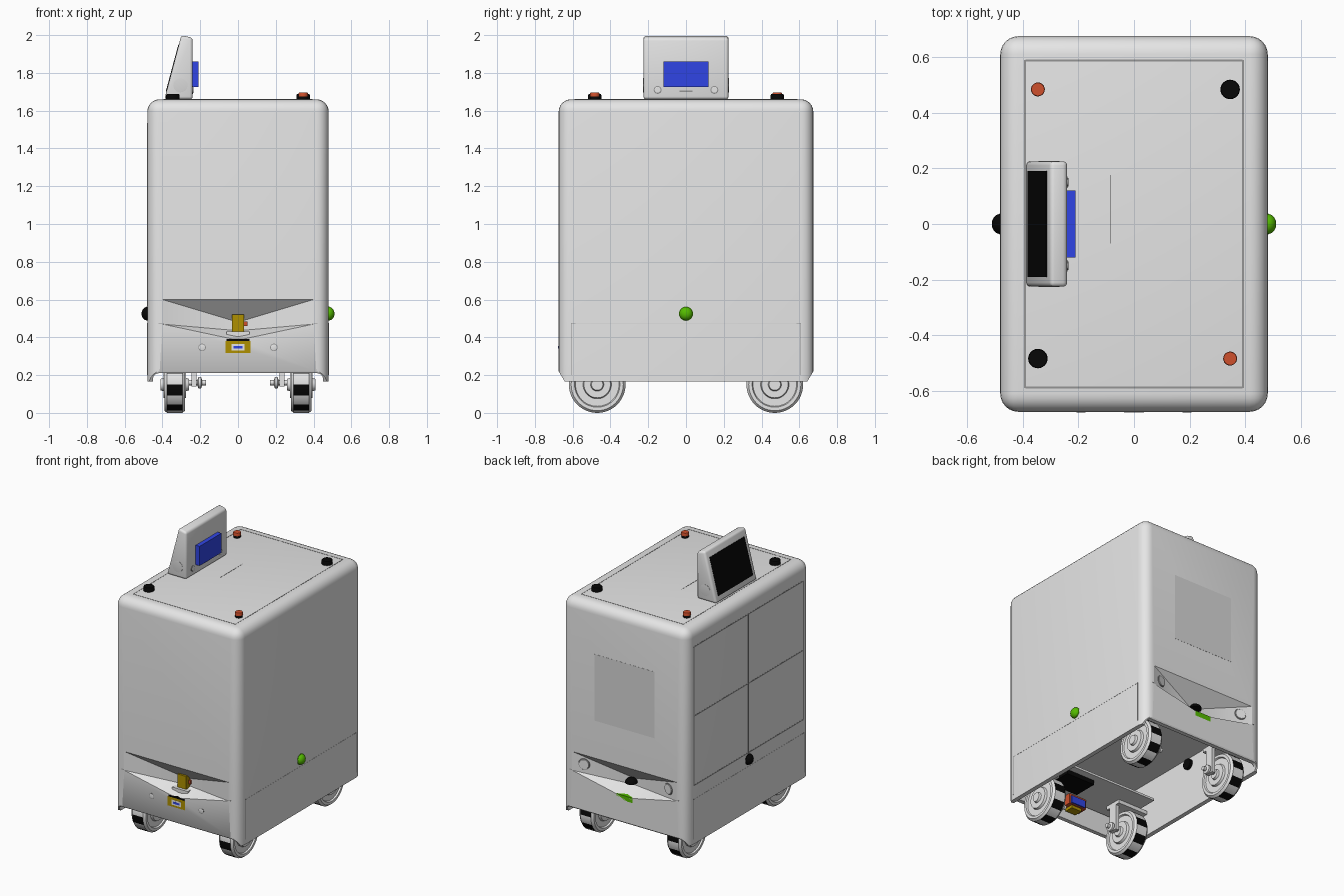
import bpy, bmesh, math
from mathutils import Vector, Matrix

old = bpy.data.objects.get("Cube")
if old:
    bpy.data.objects.remove(old, do_unlink=True)


def material(name, r, g, b):
    m = bpy.data.materials.new(name)
    m.use_nodes = True
    m.diffuse_color = (r, g, b, 1)
    m.node_tree.nodes["Principled BSDF"].inputs["Base Color"].default_value = (r, g, b, 1)
    return m


GREY = material("light grey", 0.79, 0.79, 0.79)
MID = material("panel grey", 0.69, 0.69, 0.69)
SEAM = material("seam grey", 0.3, 0.3, 0.3)
BLACK = material("black", 0.002, 0.002, 0.002)
BLUE = material("blue", 0.03, 0.06, 0.78)
ORANGE = material("orange red", 0.62, 0.08, 0.025)
GREEN = material("green", 0.09, 0.5, 0.0)
YELLOW = material("mustard", 0.43, 0.28, 0.0)

W, D, BOTTOM, TOP = 0.48, 0.674, 0.165, 1.66


def smooth(ob):
    bpy.ops.object.select_all(action='DESELECT')
    ob.select_set(True)
    bpy.context.view_layer.objects.active = ob
    bpy.ops.object.shade_smooth_by_angle(angle=math.radians(32))


def finish(name, bm, mat):
    bmesh.ops.recalc_face_normals(bm, faces=bm.faces)
    me = bpy.data.meshes.new(name)
    bm.to_mesh(me)
    bm.free()
    me.materials.append(mat)
    ob = bpy.data.objects.new(name, me)
    bpy.context.collection.objects.link(ob)
    smooth(ob)
    return ob


def box(name, x, y, z, mat, bevel=0, pick=None):
    """Box from (min, max) ranges, optionally with bevelled edges."""
    bm = bmesh.new()
    bmesh.ops.create_cube(bm, size=1)
    for v in bm.verts:
        v.co = Vector(r[0] if c < 0 else r[1] for c, r in zip(v.co, (x, y, z)))
    if bevel:
        edges = [e for e in bm.edges if pick(e)]
        bmesh.ops.bevel(bm, geom=edges, offset=bevel, segments=6, profile=0.5, affect='EDGES')
    return finish(name, bm, mat)


def prism(name, pts, axis, a, b, mat, bevel=0):
    """Extrude a 2D outline along x (points are y,z) or y (points are x,z)."""
    bm = bmesh.new()
    place = (lambda p, t: (t, *p)) if axis == 'X' else (lambda p, t: (p[0], t, p[1]))
    face = bm.faces.new([bm.verts.new(place(p, a)) for p in pts])
    ext = bmesh.ops.extrude_face_region(bm, geom=[face])["geom"]
    move = Vector(place((0, 0), b - a))
    bmesh.ops.translate(bm, vec=move, verts=[g for g in ext if isinstance(g, bmesh.types.BMVert)])
    if bevel:
        bmesh.ops.bevel(bm, geom=bm.edges[:], offset=bevel, segments=3, profile=0.5, affect='EDGES')
    return finish(name, bm, mat)


def lathe(name, profile, centre, axis, mat, n=32):
    """Revolve (radius, height) points around an axis through centre."""
    bm = bmesh.new()
    rot = Vector((0, 0, 1)).rotation_difference(Vector(axis)).to_matrix().to_4x4()
    rings = [[bm.verts.new((r * math.cos(i * math.tau / n), r * math.sin(i * math.tau / n), h))
              for i in range(n)] for r, h in profile]
    for p, q in zip(rings, rings[1:]):
        for i in range(n):
            bm.faces.new((p[i], p[(i + 1) % n], q[(i + 1) % n], q[i]))
    bm.faces.new(rings[0])
    bm.faces.new(rings[-1])
    bmesh.ops.transform(bm, matrix=Matrix.Translation(centre) @ rot, verts=bm.verts)
    return finish(name, bm, mat)


def disc(name, r, h, centre, axis, mat):
    return lathe(name, [(r, 0), (r, h * 0.8), (r * 0.92, h)], centre, axis, mat, 24)


def dome(name, r, centre, axis, mat):
    steps = [i * math.pi / 16 for i in range(8)]
    return lathe(name, [(r * math.cos(a), r * 0.85 * math.sin(a)) for a in steps], centre, axis, mat, 24)


def cut(target, cutter):
    mod = target.modifiers.new("cut", 'BOOLEAN')
    mod.operation, mod.solver, mod.object = 'DIFFERENCE', 'EXACT', cutter
    bpy.context.view_layer.objects.active = target
    bpy.ops.object.modifier_apply(modifier=mod.name)
    bpy.data.objects.remove(cutter, do_unlink=True)


def wedge(side, low, inner_low):
    """Faceted recess cutter for the front (-1) or back (1)."""
    bm = bmesh.new()
    rim = [(-0.4, 0.6), (0.4, 0.6), (-0.4, 0.47), (0.4, 0.47), (0, low)]
    for x, z in rim:
        for y in (D, D + 0.1):
            bm.verts.new((x, side * y, z))
    for z in (0.48, inner_low):
        bm.verts.new((0, side * (D - 0.11), z))
    bmesh.ops.convex_hull(bm, input=bm.verts)
    return finish("recess_cutter", bm, GREY)


# Body shell with rounded top and corners, hollow below
body = box("body_shell", (-W, W), (-D, D), (BOTTOM, TOP), GREY, 0.065,
           lambda e: max(v.co.z for v in e.verts) > 1)
cut(body, box("arch_cutter", (-0.45, 0.45), (-1, 1), (0.0, 0.21), GREY, 0.03,
              lambda e: all(v.co.z > 0.2 for v in e.verts) and abs(sum(v.co.y for v in e.verts)) < 0.1))
cut(body, box("cavity_cutter", (-0.45, 0.45), (-0.54, 0.54), (0.1, 0.54), GREY))
for s in (-1, 1):
    cut(body, box("end_cavity_cutter", (-0.45, 0.45), sorted((s * 0.5, s * 0.64)), (0.1, 0.36), GREY))
    cut(body, prism("chamfer_cutter", [(s * (D + 0.01), 0.236), (s * 0.63, 0.147), (s * 0.75, 0.1)],
                    'X', -1, 1, GREY))
    cut(body, wedge(s, 0.385, 0.435))
smooth(body)

# Seams of the lower skirt
T = 0.001
for s in (-1, 1):
    side = sorted((s * W, s * (W + T)))
    for k in (-1, 1):
        box("skirt_seam_end", sorted((k * 0.4, k * 0.42)), sorted((s * D, s * (D + T))), (0.472, 0.477), SEAM)
        box("skirt_seam_corner", side, sorted((k * 0.585, k * 0.609)), (0.472, 0.477), SEAM)
        box("skirt_seam_upright", side, sorted((k * 0.606, k * 0.609)), (0.2, 0.475), SEAM)
    box("skirt_seam_side", side, (-0.585, 0.585), (0.474, 0.476), MID)

# Lid outline on the top
for s in (-1, 1):
    box("lid_seam_long", sorted((s * 0.388, s * 0.394)), (-0.588, 0.588), (TOP, TOP + T), SEAM)
    box("lid_seam_short", (-0.39, 0.39), sorted((s * 0.584, s * 0.59)), (TOP, TOP + T), SEAM)
box("lid_slot", (-0.087, -0.083), (-0.07, 0.175), (TOP, TOP + T), SEAM)

# Access door seams on the right side, charging panel on the back
for y in (-0.6, 0, 0.6):
    box("door_seam_upright", (-W - T, -W), (y - 0.005, y + 0.005), (0.57, 1.53), SEAM)
for z in (0.57, 1.05, 1.53):
    box("door_seam_level", (-W - T, -W), (-0.6, 0.6), (z - 0.004, z + 0.004), SEAM)
box("back_panel", (-0.23, 0.23), (D, D + T), (0.86, 1.32), MID)

# Display housing with screen and rear module
prism("display_housing", [(-0.39, TOP), (-0.24, TOP), (-0.24, 1.985), (-0.3, 2.0)],
      'Y', -0.225, 0.225, GREY, 0.015)
prism("display_screen", [(-0.374, 1.7), (-0.3075, 1.95), (-0.3155, 1.951), (-0.3825, 1.701)],
      'Y', -0.19, 0.19, BLACK)
box("display_module", (-0.242, -0.21), (-0.12, 0.12), (1.725, 1.86), BLUE)
for s in (-1, 1):
    disc("housing_button_rim", 0.021, 0.002, (-0.24, s * 0.15, 1.71), (1, 0, 0), SEAM)
    disc("housing_button", 0.016, 0.004, (-0.24, s * 0.15, 1.71), (1, 0, 0), GREY)
    disc("housing_pivot", 0.038, 0.002, (-0.305, s * 0.225, 1.735), (0, s, 0), MID)
box("housing_label_slot", (-0.24, -0.238), (-0.035, 0.035), (1.7, 1.706), SEAM)

# Knobs, beacons and side domes
for s in (-1, 1):
    mat = GREEN if s > 0 else BLACK
    disc("top_knob", 0.035, 0.028, (s * 0.345, s * 0.483, TOP), (0, 0, 1), BLACK)
    disc("beacon_base", 0.024, 0.016, (s * 0.345, -s * 0.483, TOP), (0, 0, 1), BLACK)
    disc("beacon_cap", 0.025, 0.02, (s * 0.345, -s * 0.483, TOP + 0.015), (0, 0, 1), ORANGE)
    disc("side_dome_rim", 0.037, 0.004, (s * W, 0, 0.525), (s, 0, 0), mat)
    dome("side_dome", 0.036, (s * W, 0, 0.525), (s, 0, 0), mat)
    disc("side_dome_back", 0.036, 0.02, (s * 0.45, 0, 0.495), (-s, 0, 0), mat)

# Front sensors
box("front_scanner", (-0.033, 0.033), (-0.615, -0.57), (0.42, 0.52), YELLOW)
box("scanner_cable", (-0.02, 0.05), (-0.59, -0.565), (0.46, 0.485), ORANGE)
box("scanner_bracket", (-0.06, 0.06), (-0.635, -0.54), (0.405, 0.43), GREY)
box("camera_hood", (-0.06, 0.06), (-D - T, -D + 0.05), (0.381, 0.392), BLACK)
box("camera_frame", (-0.067, 0.067), (-D - T, -D), (0.317, 0.381), YELLOW)
box("camera_face", (-0.035, 0.035), (-D - 2 * T, -D), (0.33, 0.365), GREY)
box("camera_lens", (-0.025, 0.025), (-D - 3 * T, -D), (0.34, 0.354), BLUE)
for s in (-1, 1):
    disc("front_stud_rim", 0.02, 0.001, (s * 0.19, -D, 0.347), (0, -1, 0), SEAM)
    disc("front_stud", 0.016, 0.002, (s * 0.19, -D, 0.347), (0, -1, 0), GREY)

# Back lights and sensor
dome("back_sensor", 0.04, (0, 0.6, 0.465), (0, 0, 1), BLACK)
box("back_light", (-0.06, 0.06), (0.64, D), (0.365, 0.4), GREEN)
for s in (-1, 1):
    disc("back_lamp_rim", 0.04, 0.028, (s * 0.33, D - 0.045, 0.525), (s * -0.27, 0.96, 0), SEAM)
    disc("back_lamp", 0.035, 0.031, (s * 0.33, D - 0.045, 0.525), (s * -0.27, 0.96, 0), GREY)

# Underside equipment
box("chassis_plate", (-0.4, 0.4), (-0.62, -0.28), (0.34, 0.355), GREY)
box("control_unit", (0.05, 0.27), (-0.5, -0.33), (0.31, 0.34), BLACK)
box("camera_body", (-0.067, 0.067), (-0.62, -0.55), (0.27, 0.34), ORANGE)
box("camera_back", (-0.055, 0.055), (-0.552, -0.54), (0.275, 0.325), BLUE)
box("camera_mount", (-0.04, 0.04), (-0.62, -0.56), (0.25, 0.27), YELLOW)

# Casters: stepped wheel, banded tread, axle and bracket
R = 0.15
WHEEL = [(0.03, -0.075), (0.035, -0.06), (0.07, -0.06), (0.075, -0.045), (0.115, -0.045), (0.12, -0.055),
         (R - 0.012, -0.055), (R, -0.04), (R, 0.04), (R - 0.012, 0.055), (0.12, 0.055), (0.115, 0.045),
         (0.075, 0.045), (0.07, 0.06), (0.035, 0.06), (0.03, 0.075)]
for sx in (-1, 1):
    for sy in (-1, 1):
        c = Vector((sx * 0.335, sy * 0.47, R))
        wheel = lathe("caster_wheel", WHEEL, c, (sx, 0, 0), GREY, 48)
        wheel.data.materials.append(BLACK)
        for f in wheel.data.polygons:
            d = f.center - c
            angle = math.atan2(d.z, d.y) + math.pi
            if math.hypot(d.y, d.z) > R - 0.004 and int(angle / math.tau * 16) % 2 == 0:
                f.material_index = 1
        lathe("caster_axle", [(0.014, 0), (0.014, 0.02), (0.03, 0.025), (0.03, 0.04), (0.014, 0.045), (0.014, 0.1)],
              (sx * 0.17, sy * 0.47, 0.16), (sx, 0, 0), GREY, 20)
        box("caster_bracket", sorted((sx * 0.22, sx * 0.245)), (sy * 0.47 - 0.03, sy * 0.47 + 0.03), (0.14, 0.33), GREY)
        box("caster_mount", sorted((sx * 0.22, sx * 0.45)), (sy * 0.47 - 0.06, sy * 0.47 + 0.06), (0.315, 0.34), GREY)
